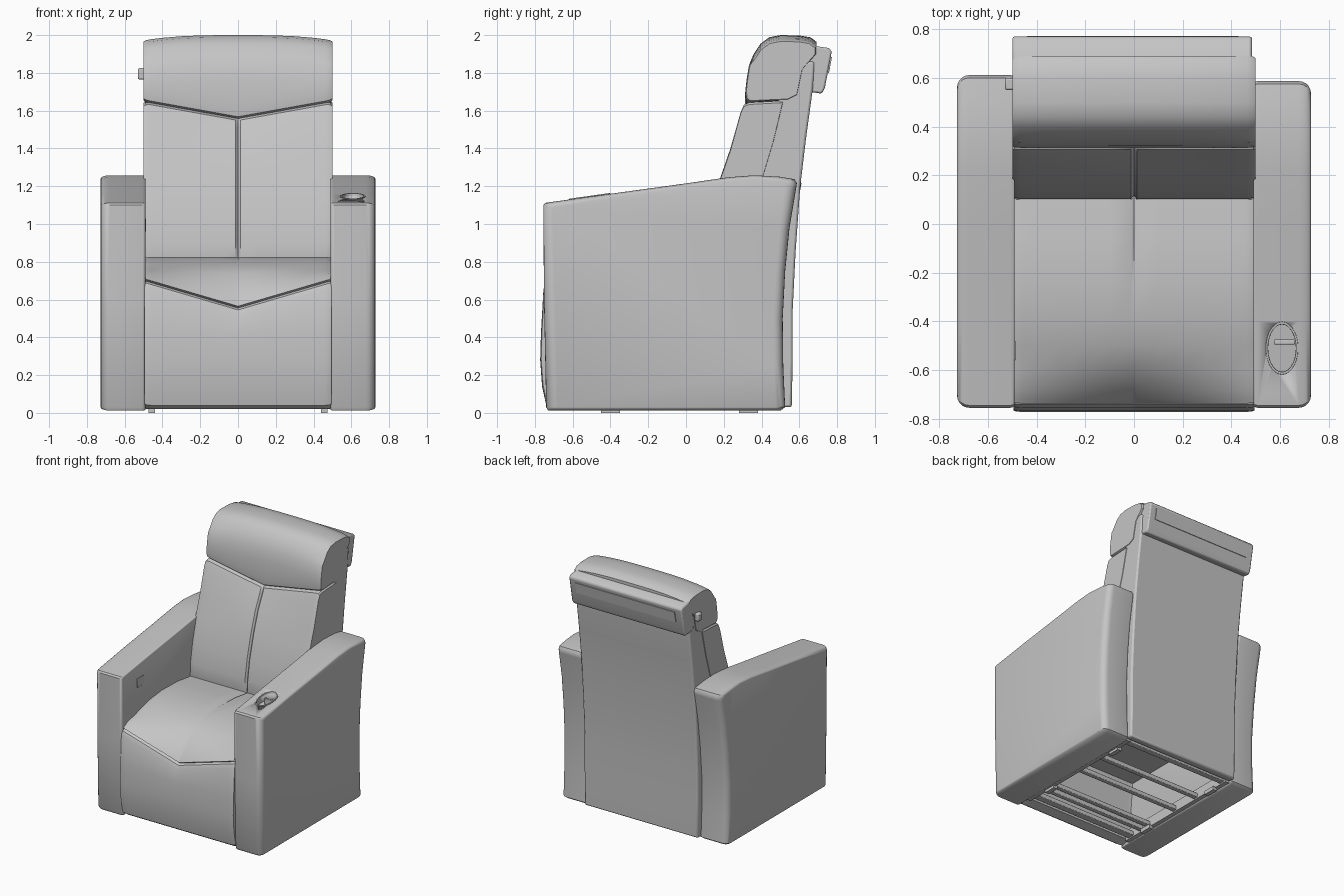
import bpy, bmesh, math

if "Cube" in bpy.data.objects:
    bpy.data.objects.remove(bpy.data.objects["Cube"])

grey = bpy.data.materials.new("warm_grey_upholstery")
grey.diffuse_color = (0.56, 0.56, 0.56, 1)
grey.use_nodes = True
grey.node_tree.nodes["Principled BSDF"].inputs["Base Color"].default_value = grey.diffuse_color


def finish(name, bm, bevel=0, segs=3):
    bmesh.ops.recalc_face_normals(bm, faces=bm.faces[:])
    me = bpy.data.meshes.new(name)
    bm.to_mesh(me)
    bm.free()
    me.materials.append(grey)
    ob = bpy.data.objects.new(name, me)
    bpy.context.collection.objects.link(ob)
    if bevel:
        m = ob.modifiers.new("Bevel", 'BEVEL')
        m.width, m.segments = bevel, segs
        m.limit_method, m.angle_limit = 'ANGLE', math.radians(40)
    bpy.ops.object.select_all(action='DESELECT')
    ob.select_set(True)
    bpy.context.view_layer.objects.active = ob
    bpy.ops.object.shade_smooth_by_angle(angle=math.radians(38))
    return ob


def loft(name, columns, bevel=0, segs=3):
    """Skin a row of closed side profiles: columns = [(x, [(y, z), ...]), ...]"""
    bm = bmesh.new()
    rows = [[bm.verts.new((x, y, z)) for y, z in prof] for x, prof in columns]
    n = len(rows[0])
    for a, b in zip(rows, rows[1:]):
        for i in range(n):
            j = (i + 1) % n
            bm.faces.new((a[i], a[j], b[j], b[i]))
    bm.faces.new(rows[0])
    bm.faces.new(rows[-1])
    return finish(name, bm, bevel, segs)


def extrude(name, prof, x0, x1, bevel=0, segs=3):
    return loft(name, [(x0, prof), (x1, prof)], bevel, segs)


def box(name, x0, x1, y0, y1, z0, z1, bevel=0):
    return extrude(name, [(y0, z0), (y1, z0), (y1, z1), (y0, z1)], x0, x1, bevel, 2)


def cushion(name, profile, w, soft=0.04):
    """Upholstered part: profile(u, seam) with u = |x|/w, softened at both ends."""
    half = [0.012, 0.1, 0.2, 0.3, 0.4, w - 0.035, w - 0.01, w]
    cols = []
    for x in [-h for h in reversed(half)] + [0] + half:
        pts = profile(abs(x) / w, 1 if x == 0 else 0)
        cy = sum(p[0] for p in pts) / len(pts)
        cz = sum(p[1] for p in pts) / len(pts)
        k = {w: soft, w - 0.01: soft * 0.3}.get(abs(x), 0)
        cols.append((x, [(y + (cy - y) * k, z + (cz - z) * k) for y, z in pts]))
    return loft(name, cols)


# Seat and footrest panel with V-shaped seam
def seat_profile(u, c):
    s = 0.555 + 0.145 * u
    up = lambda k: s + k * (0.82 - s)
    return [(0.3, 0.5), (-0.6, 0.5), (-0.64, 0.04), (-0.71, 0.02), (-0.74, 0.04),
            (-0.762, 0.14), (-0.772, 0.28), (-0.768, 0.42), (-0.755, s - 0.04),
            (-0.742, s - 0.01), (-0.722, s), (-0.737, s + 0.01), (-0.722, up(0.14)),
            (-0.68, up(0.34)), (-0.6, 0.735 + 0.02 * u), (-0.5, 0.78 + 0.005 * u),
            (-0.4, 0.808), (-0.25, 0.825 - 0.005 * c), (-0.05, 0.82 - 0.01 * c),
            (0.1, 0.8 - 0.01 * c), (0.3, 0.79)]


# Backrest cushion with centre seam and V-shaped top
def back_profile(u, c):
    s = 1.56 + 0.09 * u
    g = 0.014 * c
    return [(0.38, 0.72), (0.12, 0.72), (0.1 + g, 0.8), (0.105 + g, 0.9), (0.13 + g, 1.05),
            (0.18 + g, 1.24), (0.235 + g, 1.4), (0.29 + g, s - 0.05), (0.307 + g, s - 0.012),
            (0.335, s), (0.52, s + 0.01), (0.47, 1.45), (0.41, 1.25), (0.39, 0.95)]


# Head cushion, rounded over the top
def head_profile(u, c):
    s = 1.56 + 0.09 * u
    d = 0.028 * u ** 3
    return [(0.54, 1.655), (0.335, s - 0.004), (0.318, s + 0.008), (0.313, s + 0.05),
            (0.32, 1.76), (0.333, 1.84), (0.358, 1.9 - d), (0.395, 1.955 - d),
            (0.44, 1.988 - d), (0.5, 2.0 - d), (0.6, 1.998 - d), (0.66, 1.988 - d),
            (0.69, 1.965 - d), (0.69, 1.9), (0.62, 1.82), (0.59, 1.68)]


cushion("seat_and_footrest", seat_profile, 0.495, 0.02)
cushion("backrest_cushion", back_profile, 0.5)
cushion("head_cushion", head_profile, 0.5)

# Rear shell following the recline, and the flap at its top
extrude("back_shell", [(0.5, 0.03), (0.56, 0.03), (0.565, 0.3), (0.565, 0.55), (0.58, 0.85),
                       (0.605, 1.2), (0.635, 1.45), (0.672, 1.72), (0.68, 1.86), (0.6, 1.86),
                       (0.49, 1.66), (0.44, 1.45), (0.385, 1.25), (0.37, 0.8), (0.48, 0.5)],
        -0.496, 0.496, 0.012, 2)
extrude("rear_flap", [(0.615, 1.705), (0.72, 1.69), (0.735, 1.72), (0.772, 1.915),
                      (0.755, 1.932), (0.63, 1.95)], -0.5, 0.485, 0.01, 2)
extrude("rear_flap_trim", [(0.752, 1.8), (0.757, 1.8), (0.773, 1.885), (0.766, 1.885)],
        -0.44, 0.43)

# Armrests: sloped tops, concave rear edge, rounded vertical corners
ARM = [(-0.73, 0.012), (0.5, 0.012), (0.525, 0.03), (0.515, 0.25), (0.512, 0.5), (0.525, 0.75),
       (0.548, 0.98), (0.583, 1.19), (0.587, 1.215), (0.575, 1.237), (0.5, 1.25), (0.36, 1.258),
       (0.22, 1.247), (0.0, 1.215), (-0.4, 1.16), (-0.745, 1.112), (-0.755, 1.1), (-0.752, 0.6),
       (-0.74, 0.03)]


def armrest(name, sx, rear):
    def inset(d):
        out = []
        for y, z in ARM:
            y += rear * max(0, z - 0.4) if y > 0.5 else 0
            y += d if y < -0.7 else -d if y > 0.48 else 0
            out.append((y, z + 0.35 * d if z < 0.02 else z - 0.35 * d if z > 1.09 else z))
        return out
    cols = []
    angles = [math.radians(a) for a in (0, 18, 36, 54, 72, 90)]
    for a in angles:                       # small inner corner
        cols.append((sx * (0.49 + 0.018 * (1 - math.cos(a))), inset(0.018 * (1 - math.sin(a)))))
    for a in reversed(angles):             # larger outer corner
        cols.append((sx * (0.727 - 0.05 * (1 - math.cos(a))), inset(0.05 * (1 - math.sin(a)))))
    return loft(name, cols)


armrest("left_armrest", -1, 0.03)
right_arm = armrest("right_armrest", 1, 0)


# Cup holder: oval recess with a rim and a small inner tab
def oval(name, rx, ry, z0, z1):
    bm = bmesh.new()
    bmesh.ops.create_cone(bm, cap_ends=True, segments=28, radius1=1, radius2=1, depth=1)
    for v in bm.verts:
        x, y, z = v.co
        yy = ry * y - 0.51
        v.co = (0.608 + rx * x, yy, (z1 if z > 0 else z0) + 0.14 * (yy + 0.51))
    return finish(name, bm)


cutter = oval("cup_cutter", 0.06, 0.1, 1.09, 1.3)
cutter.hide_render = True
cutter.hide_set(True)
cut = right_arm.modifiers.new("Cup", 'BOOLEAN')
cut.object, cut.operation, cut.solver = cutter, 'DIFFERENCE', 'EXACT'

rim = bmesh.new()
rings = []
for rx, ry, z in ((0.068, 0.11, 1.135), (0.066, 0.108, 1.149), (0.058, 0.098, 1.149), (0.057, 0.097, 1.135)):
    rings.append([rim.verts.new((0.608 + rx * math.cos(a), -0.51 + ry * math.sin(a),
                                 z + 0.14 * ry * math.sin(a)))
                  for a in (2 * math.pi * i / 28 for i in range(28))])
for k in range(4):
    a, b = rings[k], rings[(k + 1) % 4]
    for i in range(28):
        j = (i + 1) % 28
        rim.faces.new((a[i], a[j], b[j], b[i]))
finish("cup_holder_rim", rim)
box("cup_holder_tab", 0.575, 0.662, -0.495, -0.475, 1.08, 1.135, 0.004)

# Control plate on the inner face of the left arm, and the headrest knob
box("control_plate", -0.494, -0.486, -0.56, -0.48, 0.96, 1.03, 0.003)
box("headrest_knob", -0.53, -0.48, 0.55, 0.6, 1.765, 1.825, 0.008)

# Underframe: cross bars, side rails and feet
for i, (y, h) in enumerate(((-0.58, 0.03), (-0.46, 0.02), (-0.38, 0.02), (-0.08, 0.02),
                            (0.16, 0.02), (0.46, 0.025))):
    box(f"cross_bar_{i + 1}", -0.5, 0.5, y - h, y + h, 0.03, 0.065, 0.005)
for side, sx in (("left", -1), ("right", 1)):
    box(side + "_side_rail", sx * 0.455, sx * 0.495, -0.64, 0.5, 0.02, 0.1)
    for part, y in (("front", -0.4), ("rear", 0.33)):
        box(f"{side}_{part}_foot", sx * 0.44, sx * 0.475, y - 0.05, y + 0.05, 0.0, 0.03)
